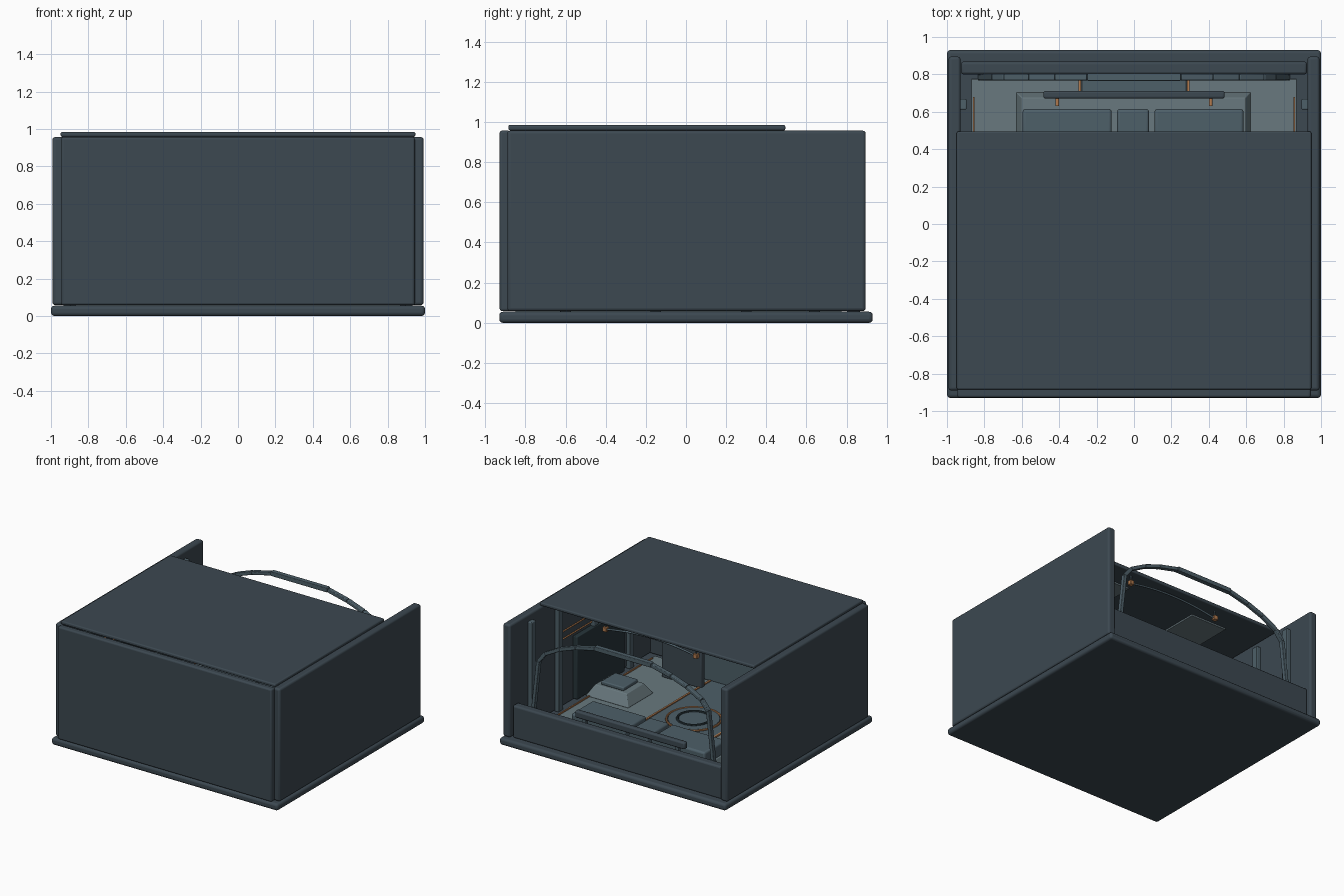
import bpy, math
from mathutils import Vector

if "Cube" in bpy.data.objects:
    bpy.data.objects.remove(bpy.data.objects["Cube"])


def material(name, r, g, b):
    m = bpy.data.materials.new(name)
    m.diffuse_color = (r, g, b, 1)
    m.use_nodes = True
    m.node_tree.nodes["Principled BSDF"].inputs["Base Color"].default_value = m.diffuse_color
    return m


SLATE = material("slate", 0.045, 0.065, 0.082)
DARK = material("dark", 0.02, 0.035, 0.042)
STEEL = material("steel", 0.075, 0.115, 0.14)
PALE = material("pale", 0.14, 0.19, 0.21)
COPPER = material("copper", 0.45, 0.2, 0.08)


def finish(o, name, mat, bevel=0):
    o.name = name
    o.data.materials.append(mat)
    if bevel:
        b = o.modifiers.new("bevel", 'BEVEL')
        b.width, b.segments = bevel, 3
    return o


def box(name, x, y, z, mat=SLATE, bevel=0.006):
    """Box from (min, max) ranges on each axis."""
    lo, hi = Vector((x[0], y[0], z[0])), Vector((x[1], y[1], z[1]))
    bpy.ops.mesh.primitive_cube_add(size=1, location=(lo + hi) / 2)
    o = bpy.context.object
    o.scale = hi - lo
    bpy.ops.object.transform_apply(location=False, rotation=False)
    finish(o, name, mat, bevel)
    bpy.ops.object.shade_smooth_by_angle(angle=math.radians(35))
    return o


def pair(name, x, y, z, mat=SLATE, bevel=0.006):
    box(name + "_right", x, y, z, mat, bevel)
    box(name + "_left", (-x[1], -x[0]), y, z, mat, bevel)


def tube(name, pts, r, mat, res=3):
    c = bpy.data.curves.new(name, 'CURVE')
    c.dimensions = '3D'
    c.bevel_depth, c.bevel_resolution, c.use_fill_caps = r, res, True
    s = c.splines.new('POLY')
    s.points.add(len(pts) - 1)
    for p, co in zip(s.points, pts):
        p.co = (*co, 1)
    o = bpy.data.objects.new(name, c)
    bpy.context.collection.objects.link(o)
    c.materials.append(mat)


def ring(name, r, t, z, mat):
    bpy.ops.mesh.primitive_torus_add(major_radius=r, minor_radius=t, major_segments=48,
                                     minor_segments=8, location=(0, -0.1, z))
    finish(bpy.context.object, name, mat)
    bpy.ops.object.shade_smooth_by_angle()


def beam(name, a, b, w, d, mat):
    """Bevelled bar between two points in an xz plane."""
    a, b = Vector(a), Vector(b)
    o = box(name, (-w / 2, w / 2), (-d / 2, d / 2), (-(b - a).length / 2, (b - a).length / 2), mat, 0.005)
    o.location = (a + b) / 2
    o.rotation_euler = (0, math.atan2(b.x - a.x, b.z - a.z), 0)


def frustum(name, x, y, z, inset, mat):
    """Box whose top face is drawn inward."""
    o = box(name, x, y, z, mat, 0.005)
    sx, sy = x[1] - x[0], y[1] - y[0]
    for v in o.data.vertices:
        if v.co.z > 0:
            v.co.x *= 1 - 2 * inset / sx
            v.co.y *= 1 - 2 * inset / sy


# shell
box("floor_slab", (-1, 1), (-0.93, 0.93), (0, 0.055), bevel=0.018)
pair("side_wall", (0.928, 0.992), (-0.89, 0.895), (0.058, 0.957), bevel=0.015)
box("front_wall", (-0.945, 0.945), (-0.928, -0.875), (0.058, 0.957), bevel=0.012)
box("low_back_wall", (-0.925, 0.925), (0.80, 0.868), (0.05, 0.31), bevel=0.014)
box("roof", (-0.948, 0.948), (-0.885, 0.495), (0.958, 0.985), bevel=0.009)

# inner floor, runner and inlaid strips
box("inner_floor", (-0.87, 0.87), (-0.85, 0.775), (0.05, 0.065), PALE, 0.004)
box("floor_runner", (-0.28, 0.28), (-0.82, 0.77), (0.06, 0.072), STEEL, 0.003)
pair("floor_strip", (0.283, 0.297), (-0.82, 0.77), (0.06, 0.076), COPPER, 0)
pair("edge_strip", (0.852, 0.862), (-0.8, 0.68), (0.06, 0.074), COPPER, 0)
bpy.ops.mesh.primitive_cylinder_add(vertices=48, radius=0.19, depth=0.02, location=(0, -0.1, 0.074))
finish(bpy.context.object, "round_pad", STEEL, 0.004)
ring("outer_ring", 0.2, 0.008, 0.08, COPPER)
ring("inner_ring", 0.12, 0.01, 0.085, DARK)

# wall ribs and rails
for i, y in enumerate((0.64, 0.3, -0.15, -0.6)):
    pair(f"wall_rib_{i}", (0.895, 0.935), (y - 0.028, y + 0.028), (0.055, 0.9), STEEL)
for side in (-1, 1):
    for z in (0.6, 0.66):
        tube("wall_rail", [(side * 0.92, -0.8, z), (side * 0.92, 0.25, z)], 0.006, COPPER)
pair("wall_panel", (0.89, 0.93), (-0.5, 0.1), (0.07, 0.57), DARK)

# arch frame by the opening
Y = 0.785
half = [(0.82, 0.06), (0.75, 0.68), (0.69, 0.755), (0.56, 0.825), (0.42, 0.875), (0.25, 0.915)]
for s in (-1, 1):
    for i in range(len(half) - 1):
        (x0, z0), (x1, z1) = half[i], half[i + 1]
        beam("arch_segment", (s * x0, Y, z0), (s * x1, Y, z1), 0.028, 0.034, STEEL)
box("arch_crown", (-0.25, 0.25), (Y - 0.02, Y + 0.02), (0.9, 0.935), STEEL, 0.005)

# bench behind the low wall
frustum("bench_base", (-0.63, 0.625), (0.28, 0.705), (0.065, 0.14), 0.03, PALE)
for x0, x1 in ((-0.595, -0.12), (-0.09, 0.08), (0.11, 0.585)):
    box("bench_block", (x0, x1), (0.34, 0.615), (0.135, 0.24), STEEL, 0.015)
box("bench_back_bar", (-0.485, 0.485), (0.67, 0.712), (0.27, 0.325), SLATE, 0.012)
for x in (-0.41, 0.41):
    box("bar_post", (x - 0.015, x + 0.015), (0.672, 0.7), (0.12, 0.29), STEEL, 0.003)
    tube("bar_pin", [(x, 0.63, 0.29), (x, 0.68, 0.29)], 0.01, COPPER)

# side pedestals and front screens
for s in (-1, 1):
    c = s * 0.7
    frustum("pedestal", (c - 0.19, c + 0.19), (-0.32, 0.0), (0.065, 0.15), 0.05, PALE)
    box("pedestal_top", (c - 0.1, c + 0.1), (-0.25, -0.07), (0.15, 0.18), STEEL, 0.008)
pair("screen", (0.27, 0.62), (-0.62, -0.58), (0.065, 0.36), SLATE, 0.006)
box("front_console", (-0.6, 0.6), (-0.86, -0.72), (0.065, 0.28), STEEL, 0.01)

# ceiling light and hanging cable
pair("ceiling_panel", (0.3, 0.62), (-0.1, 0.3), (0.945, 0.96), PALE, 0.003)
for x in (-0.4, 0.4):
    box("cable_clip", (x - 0.018, x + 0.018), (0.425, 0.46), (0.88, 0.915), COPPER, 0.004)
    tube("clip_stem", [(x, 0.442, 0.9), (x, 0.442, 0.965)], 0.006, STEEL)
tube("ceiling_cable", [(0.4 * t / 8, 0.442, 0.895 + 0.04 * (1 - (t / 8) ** 2)) for t in range(-8, 9)],
     0.008, STEEL)
